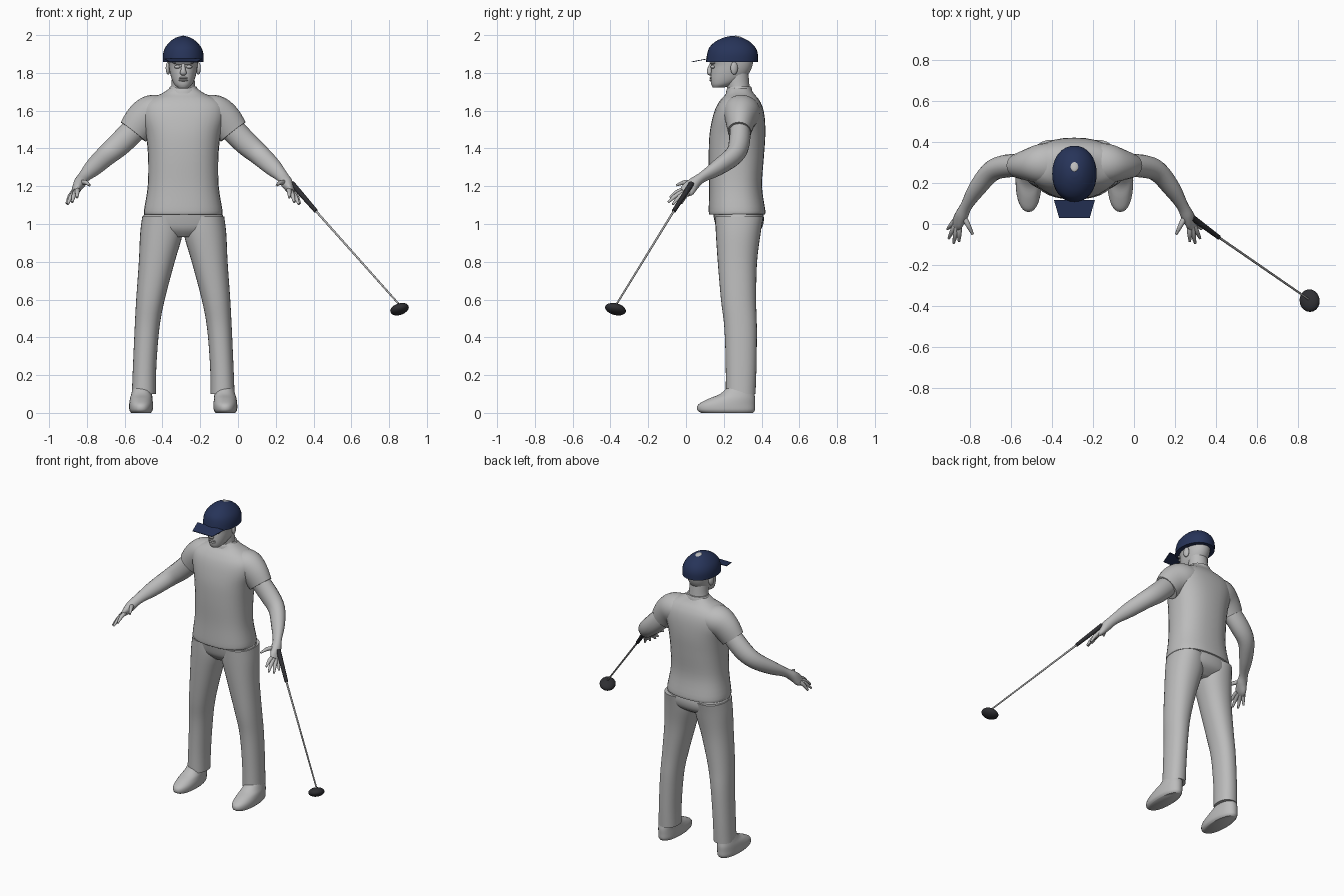
import bpy, bmesh, math
from mathutils import Vector, Matrix

if "Cube" in bpy.data.objects:
    bpy.data.objects.remove(bpy.data.objects["Cube"], do_unlink=True)

CX = -0.29  # body centre line


def material(name, rgb):
    m = bpy.data.materials.new(name)
    m.use_nodes = True
    m.diffuse_color = (*rgb, 1)
    m.node_tree.nodes["Principled BSDF"].inputs["Base Color"].default_value = (*rgb, 1)
    return m


BODY = material("plain grey", (0.5, 0.5, 0.5))
NAVY = material("navy", (0.02, 0.034, 0.1))
DARK = material("charcoal", (0.028, 0.028, 0.032))
STEEL = material("steel", (0.4, 0.4, 0.4))


def finish(name, bm, mat, angle=50):
    bmesh.ops.recalc_face_normals(bm, faces=bm.faces)
    me = bpy.data.meshes.new(name)
    bm.to_mesh(me)
    bm.free()
    me.materials.append(mat)
    ob = bpy.data.objects.new(name, me)
    bpy.context.collection.objects.link(ob)
    bpy.ops.object.select_all(action="DESELECT")
    bpy.context.view_layer.objects.active = ob
    ob.select_set(True)
    bpy.ops.object.shade_smooth_by_angle(angle=math.radians(angle))
    return ob


def smooth_rows(rows, n=4):
    """Catmull-Rom samples through the given rows."""
    rows = [Vector(r) for r in rows]
    out = []
    for i in range(len(rows) - 1):
        p0, p1, p2 = rows[max(i - 1, 0)], rows[i], rows[i + 1]
        p3 = rows[min(i + 2, len(rows) - 1)]
        for k in range(n):
            t = k / n
            out.append((p1 * 2 + (p2 - p0) * t + (p0 * 2 - p1 * 5 + p2 * 4 - p3) * t ** 2
                        + (p1 * 3 - p0 - p2 * 3 + p3) * t ** 3) / 2)
    return out + [rows[-1]]


def skin(name, rings, mat):
    bm = bmesh.new()
    loops = [[bm.verts.new(p) for p in ring] for ring in rings]
    for a, b in zip(loops, loops[1:]):
        for i in range(len(a)):
            j = (i + 1) % len(a)
            bm.faces.new((a[i], a[j], b[j], b[i]))
    bm.faces.new(loops[0])
    bm.faces.new(loops[-1])
    return finish(name, bm, mat)


def unit_ring(seg, power=2.0):
    for i in range(seg):
        a = 2 * math.pi * i / seg
        c, s = math.cos(a), math.sin(a)
        yield (math.copysign(abs(c) ** (2 / power), c), math.copysign(abs(s) ** (2 / power), s))


def stack(name, rows, mat, side=1, power=2.2, seg=32):
    """Horizontal slices: height, inner x, outer x, front y, back y."""
    rings = []
    for z, xa, xb, ya, yb in smooth_rows(rows):
        rings.append([(CX + side * ((xa + xb) / 2 + (xb - xa) / 2 * c),
                       (ya + yb) / 2 + (yb - ya) / 2 * s, z) for c, s in unit_ring(seg, power)])
    return skin(name, rings, mat)


def centred(rows):
    return [(z, -w, w, ya, yb) for z, w, ya, yb in rows]


def limb(name, rows, mat, side=0, seg=16):
    """Tube along points (x, y, z, depth radius, height radius); side mirrors about the body."""
    rows = smooth_rows(rows)
    pts = [Vector((CX + side * (r[0] - CX) if side else r[0], r[1], r[2])) for r in rows]
    rings = []
    for i, p in enumerate(pts):
        t = (pts[min(i + 1, len(pts) - 1)] - pts[max(i - 1, 0)]).normalized()
        u = Vector((0, 1, 0))
        u = (u - t * u.dot(t)).normalized()
        v = t.cross(u)
        rings.append([p + u * (c * rows[i][3]) + v * (s * rows[i][4]) for c, s in unit_ring(seg)])
    return skin(name, rings, mat)


def ball(name, loc, size, mat, rot=None):
    bm = bmesh.new()
    bmesh.ops.create_uvsphere(bm, u_segments=20, v_segments=12, radius=1)
    mtx = Matrix.Translation(loc) @ (rot or Matrix()) @ Matrix.Diagonal((*size, 1))
    bmesh.ops.transform(bm, matrix=mtx, verts=bm.verts)
    return finish(name, bm, mat)


# Shirt body and collar
stack("shirt", centred([
    (1.05, .203, .125, .415), (1.07, .208, .12, .42), (1.2, .188, .123, .402),
    (1.35, .186, .12, .412), (1.47, .198, .124, .42), (1.56, .222, .14, .417),
    (1.62, .222, .16, .405), (1.66, .185, .185, .385), (1.69, .115, .212, .36),
    (1.72, .07, .225, .34)]), BODY, power=2.4)
stack("collar", centred([(1.69, .082, .21, .352), (1.71, .078, .215, .35),
                         (1.728, .07, .225, .345)]), BODY, power=2)

# Trousers: hips
stack("hips", centred([(1.08, .195, .14, .405), (1.02, .217, .15, .412),
                       (.97, .2, .165, .395), (.93, .1, .2, .34)]), BODY)

for side, label in ((1, "left"), (-1, "right")):
    # Trouser leg and shoe
    stack(label + "_trouser_leg", [
        (1.04, .01, .217, .155, .41), (.95, .003, .228, .158, .395), (.8, .045, .235, .168, .376),
        (.6, .098, .249, .185, .371), (.45, .126, .257, .203, .375), (.25, .142, .266, .21, .373),
        (.1, .145, .272, .21, .368)], BODY, side)
    stack(label + "_shoe", [
        (0, .172, .275, .08, .355), (.015, .162, .285, .06, .365), (.045, .16, .286, .066, .366),
        (.075, .163, .282, .12, .366), (.1, .165, .275, .18, .362), (.14, .17, .265, .225, .355)],
        BODY, side)

    # Sleeve, arm and palm
    limb(label + "_sleeve", [
        (-.2, .295, 1.6, .1, .08), (-.13, .293, 1.585, .098, .1), (-.075, .288, 1.548, .08, .096),
        (-.025, .283, 1.488, .062, .083)], BODY, side, 24)
    limb(label + "_arm", [
        (-.06, .285, 1.53, .054, .066), (.04, .282, 1.43, .056, .064), (.115, .255, 1.365, .05, .056),
        (.185, .17, 1.3, .04, .047), (.235, .09, 1.25, .026, .032), (.258, .045, 1.217, .032, .032),
        (.277, .01, 1.182, .04, .022), (.287, -.01, 1.166, .03, .014)], BODY, side)

    # Fingers, then thumb
    fingers = [((.27, -.012, 1.18), (.272, -.085, 1.14)), ((.28, -.012, 1.17), (.298, -.094, 1.115)),
               ((.288, 0, 1.165), (.322, -.07, 1.104)), ((.292, .015, 1.17), (.328, -.025, 1.108)),
               ((.248, .035, 1.22), (.205, -.05, 1.205))]
    for n, (a, b) in enumerate(fingers):
        mid = [(p + q) / 2 for p, q in zip(a, b)]
        mid[2] += .008
        limb(f"{label}_{'thumb' if n == 4 else 'finger_' + str(n + 1)}",
             [(*a, .014, .014), (*mid, .012, .012), (*b, .006, .006)], BODY, side, 10)

    # Ear and eye
    ball(label + "_ear", (CX + side * .08, .255, 1.825), (.012, .02, .034), BODY,
         Matrix.Rotation(side * .3, 4, "Z"))
    ball(label + "_eye", (CX + side * .031, .142, 1.832), (.017, .012, .009), BODY)

# Neck, head and face
stack("neck", centred([(1.69, .07, .225, .34), (1.74, .062, .215, .335),
                       (1.8, .06, .21, .33)]), BODY, power=2)
stack("head", centred([
    (1.722, .028, .142, .2), (1.738, .046, .134, .25), (1.765, .06, .13, .305),
    (1.8, .07, .132, .335), (1.84, .076, .135, .352), (1.88, .078, .125, .355),
    (1.94, .07, .16, .335), (1.965, .04, .2, .3)]), BODY, power=2.1)
limb("nose", [(CX, .138, 1.85, .01, .009), (CX, .125, 1.82, .012, .012),
              (CX, .125, 1.8, .013, .018), (CX, .134, 1.79, .006, .01)], BODY)
ball("brow", (CX, .145, 1.853), (.056, .02, .01), BODY)
for n, z in enumerate((1.773, 1.761)):
    ball(("upper", "lower")[n] + "_lip", (CX, .134, z), (.024, .01, .006), BODY)

# Cap crown with a bare patch on top
stack("cap", centred([
    (1.857, .108, .106, .38), (1.9, .107, .112, .38), (1.935, .095, .124, .367),
    (1.965, .07, .155, .338), (1.985, .042, .195, .3), (1.994, .015, .23, .262)]), NAVY, power=2.1)
ball("crown_patch", (CX, .282, 1.983), (.022, .03, .01), BODY, Matrix.Rotation(-.35, 4, "X"))

# Cap brim: thin trapezoid plate
bm = bmesh.new()
corners = [(-.1, .118, 1.873), (.1, .118, 1.873), (.074, .028, 1.856), (-.074, .028, 1.856)]
layers = [[bm.verts.new((CX + x, y, z + dz)) for x, y, z in corners] for dz in (0, .004)]
for layer in layers:
    bm.faces.new(layer)
for i in range(4):
    j = (i + 1) % 4
    bm.faces.new((layers[0][i], layers[0][j], layers[1][j], layers[1][i]))
finish("cap_brim", bm, NAVY, 30)

# Club: grip, shaft and head
top, grip_end, tip = Vector((.285, .03, 1.215)), Vector((.413, -.065, 1.068)), Vector((.848, -.365, .58))
limb("club_grip", [(*top, .015, .015), (*grip_end, .011, .011)], DARK)
limb("club_shaft", [(*grip_end, .006, .006), (*tip, .005, .005)], STEEL, seg=10)
tilt = Vector((-.3, .22, 1)).to_track_quat("Z", "Y").to_matrix().to_4x4()
ball("club_head", (.855, -.373, .549), (.05, .057, .029), DARK,
     tilt @ Matrix.Rotation(-.6, 4, "Z"))
